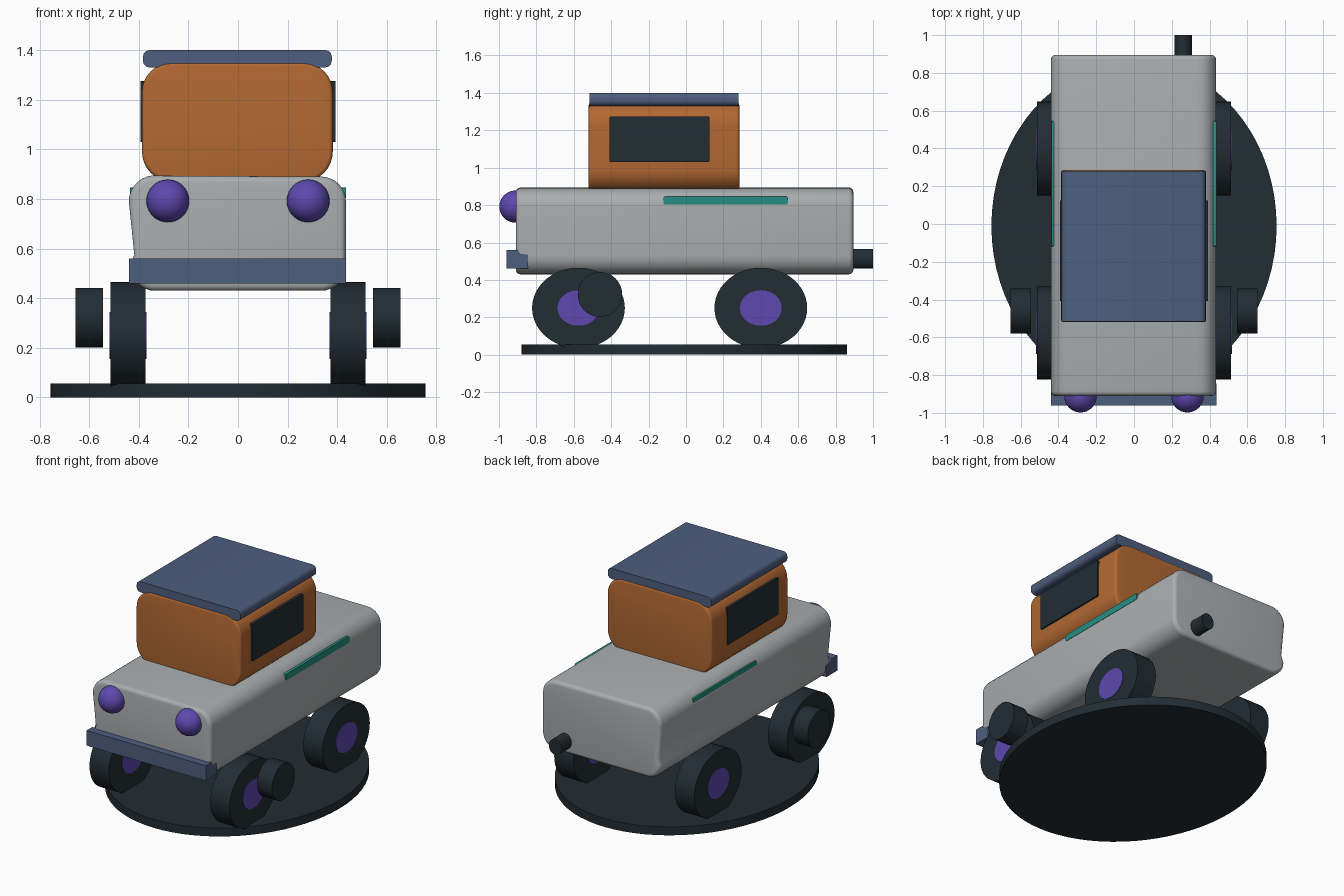
import bpy, bmesh, math
from mathutils import Vector

if "Cube" in bpy.data.objects:
    bpy.data.objects.remove(bpy.data.objects["Cube"])


def material(name, rgb):
    m = bpy.data.materials.new(name)
    m.diffuse_color = (*rgb, 1)
    m.use_nodes = True
    m.node_tree.nodes["Principled BSDF"].inputs["Base Color"].default_value = m.diffuse_color
    return m


GREY = material("body grey", (0.40, 0.42, 0.43))
ORANGE = material("cabin orange", (0.45, 0.14, 0.032))
BLUE = material("trim blue", (0.075, 0.112, 0.21))
DARK = material("rubber dark", (0.016, 0.026, 0.034))
PURPLE = material("lamp purple", (0.11, 0.066, 0.43))
TEAL = material("strip teal", (0.02, 0.27, 0.22))


def finish(obj, name, mat, smooth=True):
    obj.name = name
    obj.data.materials.clear()
    obj.data.materials.append(mat)
    if smooth:
        bpy.ops.object.select_all(action='DESELECT')
        obj.select_set(True)
        bpy.context.view_layer.objects.active = obj
        bpy.ops.object.shade_smooth_by_angle(angle=math.radians(35))
    return obj


def arc(cx, cz, r, start, end, n=8):
    return [(cx + r * math.cos(math.radians(start + (end - start) * i / n)),
             cz + r * math.sin(math.radians(start + (end - start) * i / n)))
            for i in range(n + 1)]


def rounded(x0, x1, z0, z1, r, n=8):
    return (arc(x1 - r, z1 - r, r, 0, 90, n) + arc(x0 + r, z1 - r, r, 90, 180, n)
            + arc(x0 + r, z0 + r, r, 180, 270, n) + arc(x1 - r, z0 + r, r, 270, 360, n))


def extrude(name, mat, profile, a, b, axis='Y', rim=0.0):
    """Extrude an (x, z) profile along y, or a (y, z) profile along x."""
    place = (lambda p, q, t: (p, t, q)) if axis == 'Y' else (lambda p, q, t: (t, p, q))
    bm = bmesh.new()
    ends = [[bm.verts.new(place(p, q, t)) for p, q in profile] for t in (a, b)]
    caps = [bm.faces.new(ring) for ring in ends]
    n = len(profile)
    for i in range(n):
        j = (i + 1) % n
        bm.faces.new((ends[0][i], ends[0][j], ends[1][j], ends[1][i]))
    bmesh.ops.recalc_face_normals(bm, faces=bm.faces)
    if rim:
        edges = [e for f in caps for e in f.edges]
        bmesh.ops.bevel(bm, geom=edges, offset=rim, segments=4, profile=0.5,
                        affect='EDGES', clamp_overlap=True)
    me = bpy.data.meshes.new(name)
    bm.to_mesh(me)
    bm.free()
    obj = bpy.data.objects.new(name, me)
    bpy.context.collection.objects.link(obj)
    return finish(obj, name, mat)


def cylinder(name, mat, loc, size, axis, sides=48):
    """Elliptical cylinder; size is the full extent along x, y and z."""
    rot = {'X': (0, math.pi / 2, 0), 'Y': (math.pi / 2, 0, 0), 'Z': (0, 0, 0)}[axis]
    bpy.ops.mesh.primitive_cylinder_add(vertices=sides, radius=0.5, depth=1, rotation=rot)
    obj = bpy.context.object
    bpy.ops.object.transform_apply(location=False, rotation=True, scale=False)
    for v in obj.data.vertices:
        v.co = Vector((v.co.x * size[0], v.co.y * size[1], v.co.z * size[2]))
    obj.location = loc
    return finish(obj, name, mat)


# Oval ground plate
cylinder("base_plate", DARK, (0, -0.01, 0.028), (1.51, 1.74, 0.056), 'Z', 72)

# Body, with the left flank leaning in above a sill
body = (arc(0.335, 0.79, 0.1, 0, 90) + arc(-0.335, 0.79, 0.105, 98, 180)
        + [(-0.418, 0.575)] + arc(-0.335, 0.53, 0.1, 180, 270)
        + arc(0.335, 0.53, 0.1, 270, 360))
extrude("body", GREY, body, -0.91, 0.895, rim=0.025)

# Cabin and roof
extrude("cabin", ORANGE, rounded(-0.387, 0.382, 0.87, 1.35, 0.12), -0.52, 0.285, rim=0.015)
extrude("roof", BLUE, rounded(-0.383, 0.378, 1.33, 1.40, 0.026, 3), -0.515, 0.28)

# Bumper with a lower lip behind
bumper = [(-0.96, 0.46), (-0.845, 0.46), (-0.845, 0.535), (-0.885, 0.54),
          (-0.9, 0.56), (-0.96, 0.56)]
extrude("bumper", BLUE, bumper, -0.44, 0.436, axis='X')

# Tail pipe
cylinder("exhaust", DARK, (0.26, 0.92, 0.513), (0.092, 0.16, 0.106), 'Y', 24)

for side, s in (("left", -1), ("right", 1)):
    # Side windows, strips and headlights
    extrude(side + "_window", DARK, rounded(-0.408, 0.125, 1.03, 1.275, 0.004, 1),
            s * 0.37, s * 0.393, axis='X')
    extrude(side + "_strip", TEAL, rounded(-0.12, 0.545, 0.803, 0.846, 0.008, 2),
            s * 0.395, s * 0.436, axis='X')
    bpy.ops.mesh.primitive_uv_sphere_add(segments=32, ring_count=20, radius=0.086,
                                         location=(s * 0.283, -0.912, 0.792))
    finish(bpy.context.object, side + "_headlight", PURPLE)

    # Wheels with hubs running through them
    for end, y in (("front", -0.575), ("rear", 0.4)):
        cylinder(f"{end}_{side}_wheel", DARK, (s * 0.443, y, 0.25), (0.142, 0.496, 0.43), 'X')
        cylinder(f"{end}_{side}_hub", PURPLE, (s * 0.443, y, 0.25), (0.15, 0.224, 0.19), 'X')

    # Small outboard wheel
    cylinder(side + "_side_wheel", DARK, (s * 0.6, -0.46, 0.322), (0.11, 0.238, 0.24), 'X')
